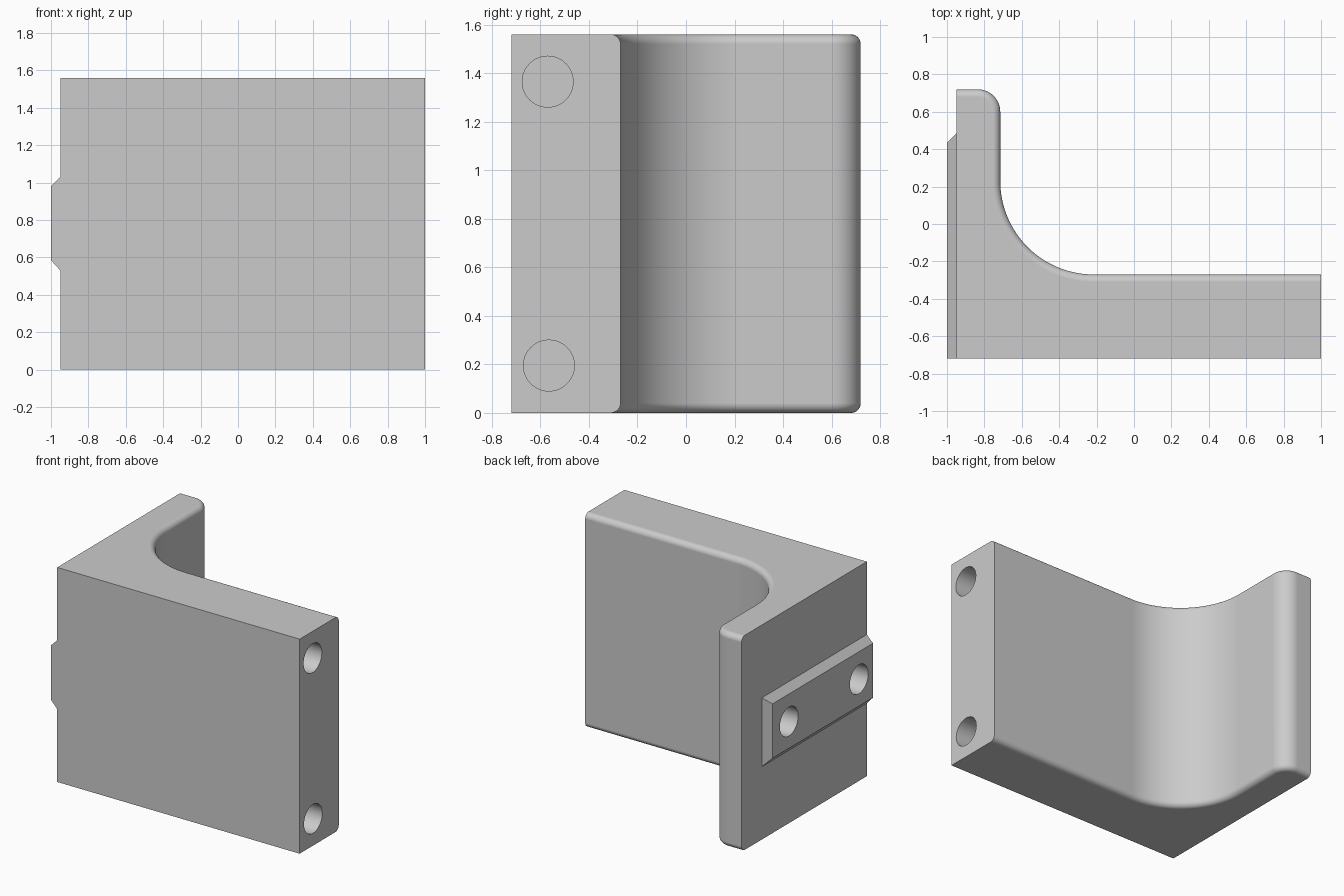
import bpy, bmesh, math

if "Cube" in bpy.data.objects:
    bpy.data.objects.remove(bpy.data.objects["Cube"])

grey = bpy.data.materials.new("light_grey")
grey.diffuse_color = (0.6, 0.6, 0.6, 1)
grey.use_nodes = True
grey.node_tree.nodes["Principled BSDF"].inputs["Base Color"].default_value = grey.diffuse_color

HEIGHT, EDGE = 1.56, 0.04
LEFT, FRONT, BACK = -0.95, -0.72, 0.72


def loft(name, rings):
    """Skin a stack of matching rings and cap both ends."""
    bm = bmesh.new()
    loops = [[bm.verts.new(p) for p in ring] for ring in rings]
    n = len(loops[0])
    for a, b in zip(loops, loops[1:]):
        for i in range(n):
            j = (i + 1) % n
            bm.faces.new((a[i], a[j], b[j], b[i]))
    bm.faces.new(loops[0][::-1])
    bm.faces.new(loops[-1])
    bmesh.ops.recalc_face_normals(bm, faces=bm.faces)
    mesh = bpy.data.meshes.new(name)
    bm.to_mesh(mesh)
    bm.free()
    mesh.materials.append(grey)
    obj = bpy.data.objects.new(name, mesh)
    bpy.context.collection.objects.link(obj)
    return obj


def arc(cx, cy, r, start, end, steps):
    angles = [math.radians(start + (end - start) * i / steps) for i in range(steps + 1)]
    return [(cx + r * math.cos(a), cy + r * math.sin(a)) for a in angles]


def profile(d, z):
    """L-shaped outline with its inner path pulled into the material by d."""
    pts = [(LEFT, FRONT), (1, FRONT), (1, -0.27 - d)]
    pts += arc(-0.215, 0.23, 0.5 + d, 270, 180, 32)      # inner corner
    pts += arc(-0.835, 0.60, 0.12 - d, 0, 90, 12)        # rounded tip
    pts += [(LEFT, BACK - d)]
    return [(x, y, z) for x, y in pts]


def combine(target, tool, operation):
    mod = target.modifiers.new("combine", 'BOOLEAN')
    mod.operation, mod.solver, mod.object = operation, 'EXACT', tool
    bpy.context.view_layer.objects.active = target
    bpy.ops.object.modifier_apply(modifier=mod.name)
    bpy.data.objects.remove(tool)


# Bracket body: rounded top and bottom edges along the inner path
steps = 8
rounding = [(EDGE * (1 - math.sin(t)), EDGE * (1 - math.cos(t)))
            for t in (math.pi / 2 * i / steps for i in range(steps + 1))]
rings = [profile(d, z) for d, z in rounding]
rings += [profile(d, HEIGHT - z) for d, z in reversed(rounding)]
bracket = loft("bracket", rings)


# Mounting rail: chamfered on its long sides and back end
def rail_ring(x, y, low, high):
    return [(x, FRONT, low), (x, y, low), (x, y, high), (x, FRONT, high)]


rail = loft("mounting_rail", [rail_ring(-0.90, 0.485, 0.53, 1.03),
                              rail_ring(LEFT, 0.485, 0.53, 1.03),
                              rail_ring(-1.0, 0.435, 0.585, 0.98)])
combine(bracket, rail, 'UNION')

# Blind bolt holes: two in the right end, two in the rail
for x0, x1, y, z in ((0.7, 1.1, -0.57, 1.365), (0.7, 1.1, -0.565, 0.195),
                     (-1.1, -0.8, 0.245, 0.78), (-1.1, -0.8, -0.56, 0.78)):
    circle = arc(y, z, 0.105, 0, 360, 48)[:-1]
    cutter = loft("hole_cutter", [[(x, a, b) for a, b in circle] for x in (x0, x1)])
    cutter.hide_render = True
    combine(bracket, cutter, 'DIFFERENCE')

# Smooth curves, crisp flat faces
bpy.ops.object.select_all(action='DESELECT')
bracket.select_set(True)
bpy.context.view_layer.objects.active = bracket
bpy.ops.object.shade_smooth_by_angle(angle=math.radians(30))
normals = bracket.modifiers.new("even_normals", 'WEIGHTED_NORMAL')
normals.keep_sharp = True
